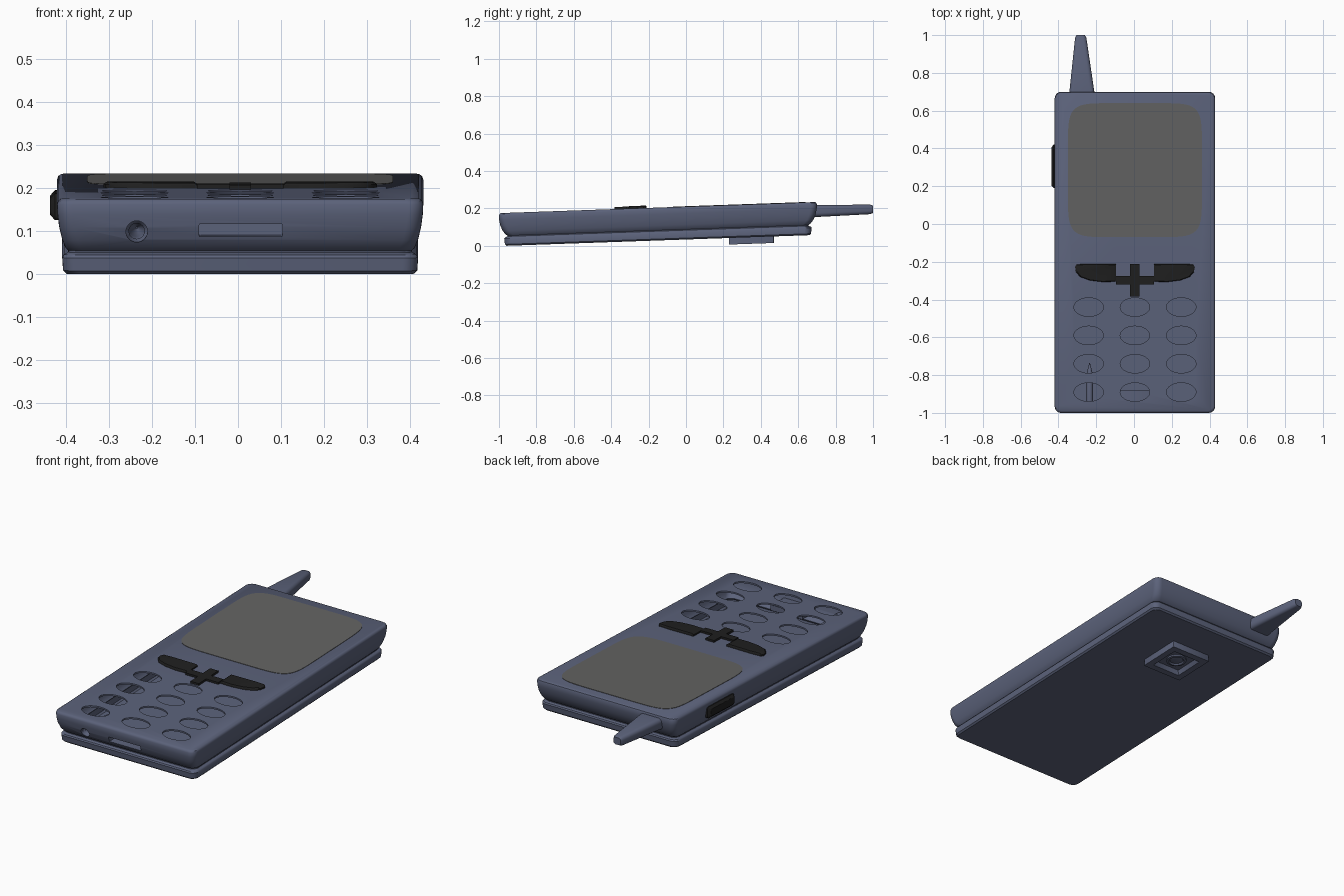
import bpy, bmesh
from math import cos, sin, pi, copysign

if "Cube" in bpy.data.objects:
    bpy.data.objects.remove(bpy.data.objects["Cube"])

CX = 0.005                      # body centre line
SLOPE = 0.035                   # the handset leans up towards the antenna


def material(name, rgb):
    m = bpy.data.materials.new(name)
    m.diffuse_color = (*rgb, 1)
    m.use_nodes = True
    m.node_tree.nodes["Principled BSDF"].inputs["Base Color"].default_value = m.diffuse_color
    return m


BLUE = material("slate_blue", (0.105, 0.122, 0.195))
GREY = material("screen_grey", (0.125, 0.125, 0.122))
BLACK = material("key_black", (0.014, 0.014, 0.014))


def rect(x0, x1, y0, y1, r, z, n=6):
    """Rounded rectangle ring at height z."""
    pts = []
    corners = [(x1 - r, y1 - r), (x0 + r, y1 - r), (x0 + r, y0 + r), (x1 - r, y0 + r)]
    for k, (cx, cy) in enumerate(corners):
        for i in range(n + 1):
            a = (k + i / n) * pi / 2
            pts.append((cx + r * cos(a), cy + r * sin(a), z))
    return pts


def oval(cx, cy, rx, ry, z, power=2, n=40):
    """Superellipse ring at height z."""
    pts = []
    for i in range(n):
        c, s = cos(2 * pi * i / n), sin(2 * pi * i / n)
        pts.append((cx + rx * copysign(abs(c) ** (2 / power), c),
                    cy + ry * copysign(abs(s) ** (2 / power), s), z))
    return pts


def along_y(ring):
    return [(a, c, b) for a, b, c in ring]


def along_x(ring):
    return [(c, a, b) for a, b, c in ring]


def loft(name, stacks, mat):
    """Skin one or more stacks of rings into closed solids."""
    bm = bmesh.new()
    for rings in stacks:
        vs = [[bm.verts.new(p) for p in ring] for ring in rings]
        for a, b in zip(vs, vs[1:]):
            for i in range(len(a)):
                j = (i + 1) % len(a)
                bm.faces.new((a[i], a[j], b[j], b[i]))
        bm.faces.new(vs[0][::-1])
        bm.faces.new(vs[-1])
    bmesh.ops.recalc_face_normals(bm, faces=bm.faces)
    me = bpy.data.meshes.new(name)
    bm.to_mesh(me)
    bm.free()
    me.materials.append(mat)
    ob = bpy.data.objects.new(name, me)
    bpy.context.collection.objects.link(ob)
    return ob


# Body: back plate, groove and flared front shell in one skin (inset x, inset y, z)
profile = [(.022, .040, 0), (.014, .032, .008), (.012, .028, .038), (.016, .032, .045),
           (.026, .046, .050), (.026, .046, .054), (.020, .036, .060), (.012, .020, .080),
           (.005, .007, .110), (.001, .001, .140), (0, 0, .163), (.003, .003, .171),
           (.010, .010, .176)]
body = loft("body", [[rect(-.42 + dx, .43 - dx, -1 + dy, .70 - dy, .035, z)
                      for dx, dy, z in profile]], BLUE)

# Cutters: key openings, charging port and audio jack
keys = [(CX + 0.245 * c, -.44 - .15 * r) for c in (-1, 0, 1) for r in range(4)]
FLOOR = .1675
cuts = [[oval(x, y, .078, .049, z) for z in (FLOOR, .2)] for x, y in keys]
cuts.append([along_y(rect(-.09, .103, .088, .118, .003, y, 2)) for y in (-1.1, -.88)])
cuts.append([along_y(oval(-.235, .10, r, r, y, n=24))
             for r, y in ((.025, -1.1), (.025, -.97), (.018, -.96), (.018, -.80), (.002, -.735))])
cutter = loft("cutter", cuts, BLUE)
cutter.hide_render = True
mod = body.modifiers.new("cut", 'BOOLEAN')
mod.operation, mod.solver, mod.object = 'DIFFERENCE', 'EXACT', cutter
bpy.context.view_layer.objects.active = body
bpy.ops.object.modifier_apply(modifier="cut")
bpy.data.objects.remove(cutter)

# Open the key holes into the hollow shell
bm = bmesh.new()
bm.from_mesh(body.data)
bmesh.ops.delete(bm, geom=[f for f in bm.faces
                           if all(abs(v.co.z - FLOOR) < .0005 for v in f.verts)], context='FACES')
bm.to_mesh(body.data)
bm.free()

# Screen
loft("screen", [[oval(CX, .285, .355, .355, z, 7, 96) for z in (.172, .178)]], GREY)

# Navigation cross
cross = [(-.025, -.085), (.025, -.085), (.025, -.022), (.1, -.022), (.1, .022), (.025, .022),
         (.025, .085), (-.025, .085), (-.025, .022), (-.1, .022), (-.1, -.022), (-.025, -.022)]
loft("navigation_cross", [[[(CX + x, -.298 + y, z) for x, y in cross] for z in (.170, .187)]], BLACK)

# Soft keys either side of the cross
soft = [(.10, -.305), (.17, -.307), (.24, -.298), (.29, -.280), (.312, -.255),
        (.317, -.228), (.310, -.214), (.25, -.211), (.10, -.213)]
for side, name in ((-1, "left_soft_key"), (1, "right_soft_key")):
    loft(name, [[[(CX + side * (.21 + (x - .21) * s), -.258 + (y + .258) * s, z)
                  for x, y in soft] for s, z in ((1, .170), (1, .184), (.93, .189))]], BLACK)

# Volume key on the left side
loft("volume_key", [[along_x(rect(.19 + d, .42 - d, .085 + d, .147 - d, .012, x))
                     for d, x in ((0, -.40), (0, -.425), (.012, -.436))]], BLACK)

# Antenna
loft("antenna", [[along_y(rect(*r, y)) for r, y in (
    ((-.347, -.203, .092, .162, .022), .66), ((-.342, -.210, .096, .160, .022), .70),
    ((-.312, -.252, .101, .152, .018), .985), ((-.304, -.260, .107, .146, .014), 1.0))]], BLUE)

# Camera housing with a recessed lens on the back
loft("camera_housing", [[rect(CX - h, CX + h, .35 - h, .35 + h, .004, z, 2) for h, z in (
    (.12, .01), (.12, -.035), (.085, -.035), (.075, -.012))]], BLUE)
loft("camera_lens", [[oval(CX, .35, r, r, z) for r, z in (
    (.052, -.005), (.052, -.020), (.040, -.022), (.034, -.015), (.018, -.019))]], BLUE)

# Lean everything and smooth the soft edges
bpy.ops.object.select_all(action='DESELECT')
for ob in bpy.context.collection.objects:
    for v in ob.data.vertices:
        v.co.z += SLOPE * (v.co.y + .96)
    ob.select_set(True)
bpy.ops.object.shade_smooth_by_angle(angle=0.6)
